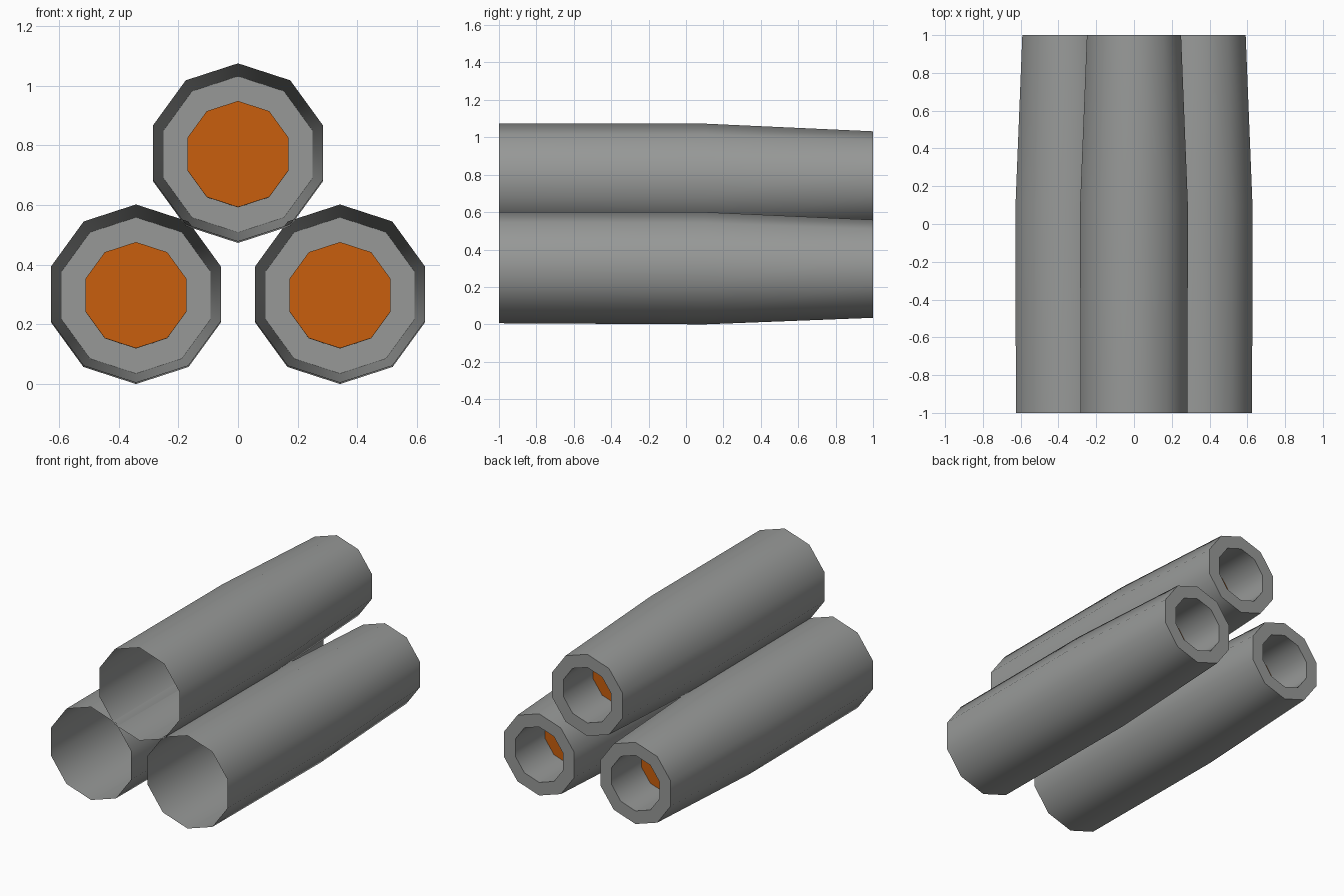
import bpy, bmesh, math

if "Cube" in bpy.data.objects:
    bpy.data.objects.remove(bpy.data.objects["Cube"])

SIDES = 10


def material(name, rgb):
    m = bpy.data.materials.new(name)
    m.diffuse_color = (*rgb, 1)
    m.use_nodes = True
    m.node_tree.nodes["Principled BSDF"].inputs["Base Color"].default_value = m.diffuse_color
    return m


grey = material("grey metal", (0.31, 0.318, 0.312))
orange = material("orange", (0.58, 0.114, 0.004))


def build(name, profile, x, z, mat, cap=False):
    """Sweep decagon rings (y, z offset, radius) along y; optionally cap the only ring."""
    bm = bmesh.new()
    rings = []
    for y, dz, r in profile:
        angles = [math.pi / 2 + math.tau * k / SIDES for k in range(SIDES)]
        rings.append([bm.verts.new((r * math.cos(a), y, dz + r * math.sin(a))) for a in angles])
    for a, b in zip(rings, rings[1:]):
        for i in range(SIDES):
            j = (i + 1) % SIDES
            bm.faces.new((a[i], b[i], b[j], a[j]))
    if cap:
        bm.faces.new(rings[0][::-1])
    bm.normal_update()
    me = bpy.data.meshes.new(name)
    bm.to_mesh(me)
    bm.free()
    me.materials.append(mat)
    ob = bpy.data.objects.new(name, me)
    ob.location = (x, 0, z)
    bpy.context.collection.objects.link(ob)
    # round walls smooth, rim edges sharp
    bpy.ops.object.select_all(action='DESELECT')
    ob.select_set(True)
    bpy.context.view_layer.objects.active = ob
    bpy.ops.object.shade_smooth_by_angle(angle=math.radians(40))
    return ob


# open front, straight body, tapered rear, flat rim, recessed bore
TUBE = [(-1, 0.004, 0.298), (0.1, 0, 0.3), (1, -0.003, 0.262),
        (1, -0.003, 0.178), (0.7, -0.002, 0.178)]
PLUG = [(0.7, -0.002, 0.178)]

for label, x, z in (("left", -0.342, 0.3), ("right", 0.342, 0.3), ("top", 0, 0.773)):
    build(label + "_tube", TUBE, x, z, grey)
    build(label + "_plug", PLUG, x, z, orange, cap=True)
